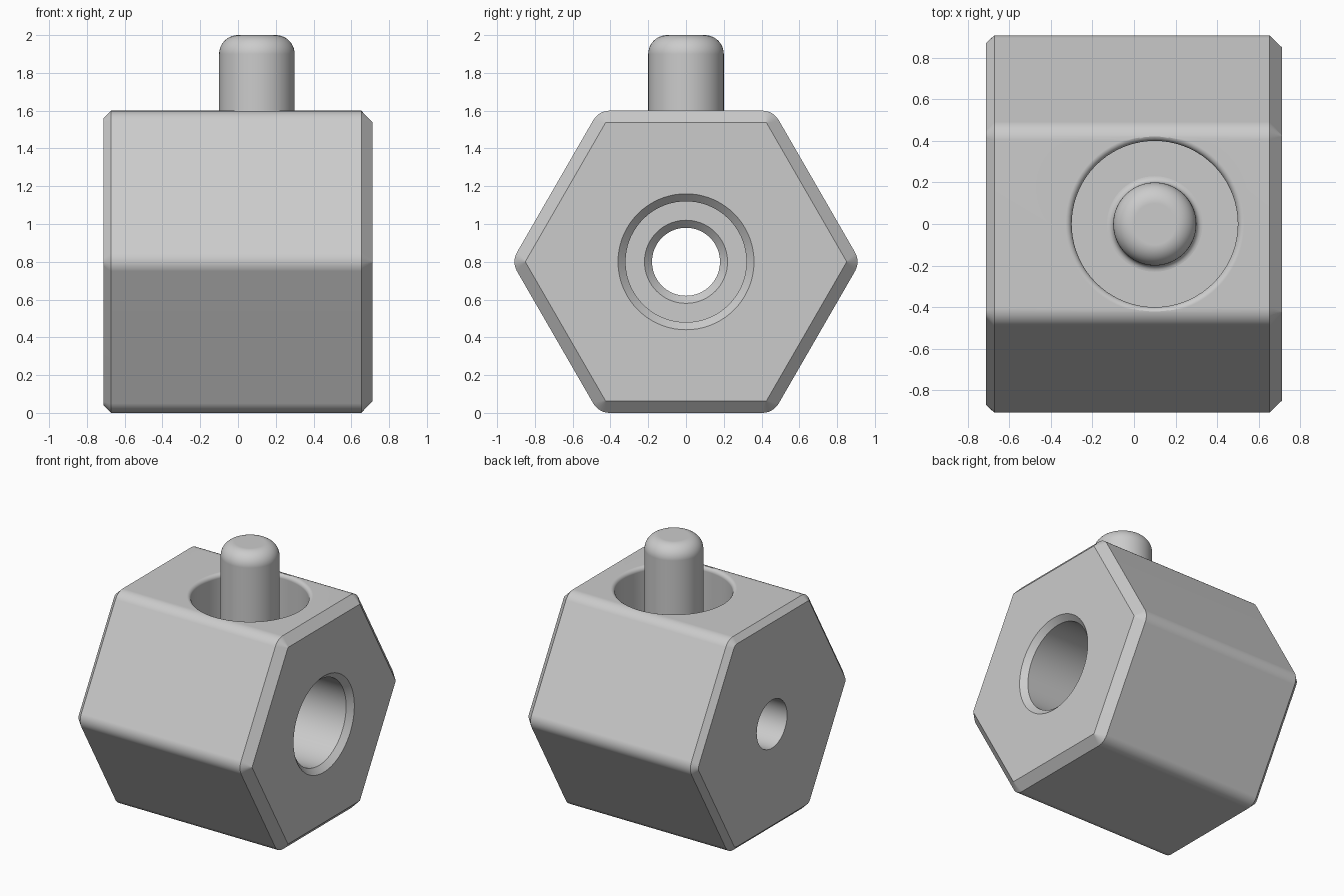
import bpy
import bmesh
from math import cos, sin, pi, radians
from mathutils import Matrix, Vector

cube = bpy.data.objects.get("Cube")
if cube:
    bpy.data.objects.remove(cube, do_unlink=True)

HALF_LENGTH = 0.7125
APOTHEM = 0.8
BORE_FLOOR = 1.18

grey = bpy.data.materials.new("plain grey")
grey.use_nodes = True
grey.diffuse_color = (0.6, 0.6, 0.6, 1)
grey.node_tree.nodes["Principled BSDF"].inputs["Base Color"].default_value = (0.6, 0.6, 0.6, 1)


def skin(name, rings):
    """Join equal-length rings of points into a closed, capped solid."""
    bm = bmesh.new()
    loops = [[bm.verts.new(p) for p in ring] for ring in rings]
    n = len(loops[0])
    for a, b in zip(loops, loops[1:]):
        for i in range(n):
            j = (i + 1) % n
            bm.faces.new((a[i], a[j], b[j], b[i]))
    bm.faces.new(loops[0])
    bm.faces.new(loops[-1])
    bmesh.ops.recalc_face_normals(bm, faces=bm.faces)
    mesh = bpy.data.meshes.new(name)
    bm.to_mesh(mesh)
    bm.free()
    mesh.materials.append(grey)
    obj = bpy.data.objects.new(name, mesh)
    bpy.context.collection.objects.link(obj)
    return obj


def lathe(name, profile, matrix, sides=72):
    """Turn (radius, height) pairs about the local z axis."""
    return skin(name, [[matrix @ Vector((r * cos(2 * pi * i / sides), r * sin(2 * pi * i / sides), h))
                        for i in range(sides)] for r, h in profile])


def arc(cx, cy, r, start, end, steps=6):
    angles = [radians(start + (end - start) * i / steps) for i in range(steps + 1)]
    return [(cx + r * cos(a), cy + r * sin(a)) for a in angles]


def hex_ring(x, inset):
    """Hexagon across x with rounded corners, shrunk by the inset."""
    a, r = APOTHEM - inset, max(0.1 - inset * 1.5, 0.006)
    d = (a - r) / cos(pi / 6)
    points = []
    for deg in range(0, 360, 60):
        t = radians(deg)
        points += arc(d * cos(t), d * sin(t), r, deg - 30, deg + 30)
    return [(x, y, APOTHEM + z) for y, z in points]


def finish(obj):
    bpy.ops.object.select_all(action='DESELECT')
    obj.select_set(True)
    bpy.context.view_layer.objects.active = obj
    for mod in list(obj.modifiers):
        bpy.ops.object.modifier_apply(modifier=mod.name)
    bpy.ops.object.shade_smooth_by_angle(angle=radians(25))
    weighted = obj.modifiers.new("Weighted Normal", 'WEIGHTED_NORMAL')
    weighted.keep_sharp = True


# Chamfered hexagonal body lying along x
body = skin("hexagonal_body", [
    hex_ring(-HALF_LENGTH, 0.04), hex_ring(-HALF_LENGTH + 0.04, 0),
    hex_ring(HALF_LENGTH - 0.06, 0), hex_ring(HALF_LENGTH, 0.063)])

# Through hole with a stepped, chamfered counterbore on the +x end
along_x = Matrix.Translation((0, 0, APOTHEM)) @ Matrix.Rotation(pi / 2, 4, 'Y')
step = 0.1
end_cutter = lathe("end_hole_cutter", [
    (0.18, -1), (0.18, step - 0.04), (0.22, step), (0.32, step),
    (0.32, HALF_LENGTH - 0.04), (0.36, HALF_LENGTH), (0.36, 1)], along_x)

# Round well in the top with a softened rim
post_axis = Matrix.Translation((0.1, 0, 0))
well_cutter = lathe("top_well_cutter", [(0.4, BORE_FLOOR)]
                    + arc(0.43, 2 * APOTHEM - 0.03, 0.03, 180, 90) + [(0.43, 1.8)], post_axis)

for cutter in (end_cutter, well_cutter):
    cutter.hide_render = True
    cutter.hide_set(True)
    cut = body.modifiers.new("Cut", 'BOOLEAN')
    cut.operation = 'DIFFERENCE'
    cut.solver = 'EXACT'
    cut.object = cutter
finish(body)
for cutter in (end_cutter, well_cutter):
    bpy.data.objects.remove(cutter, do_unlink=True)

# Round-topped post standing in the well, with a small fillet at its foot
post = lathe("top_post", arc(0.23, BORE_FLOOR + 0.03, 0.03, 270, 180)
             + arc(0.1, 1.9, 0.1, 0, 90, 10), post_axis)
finish(post)
